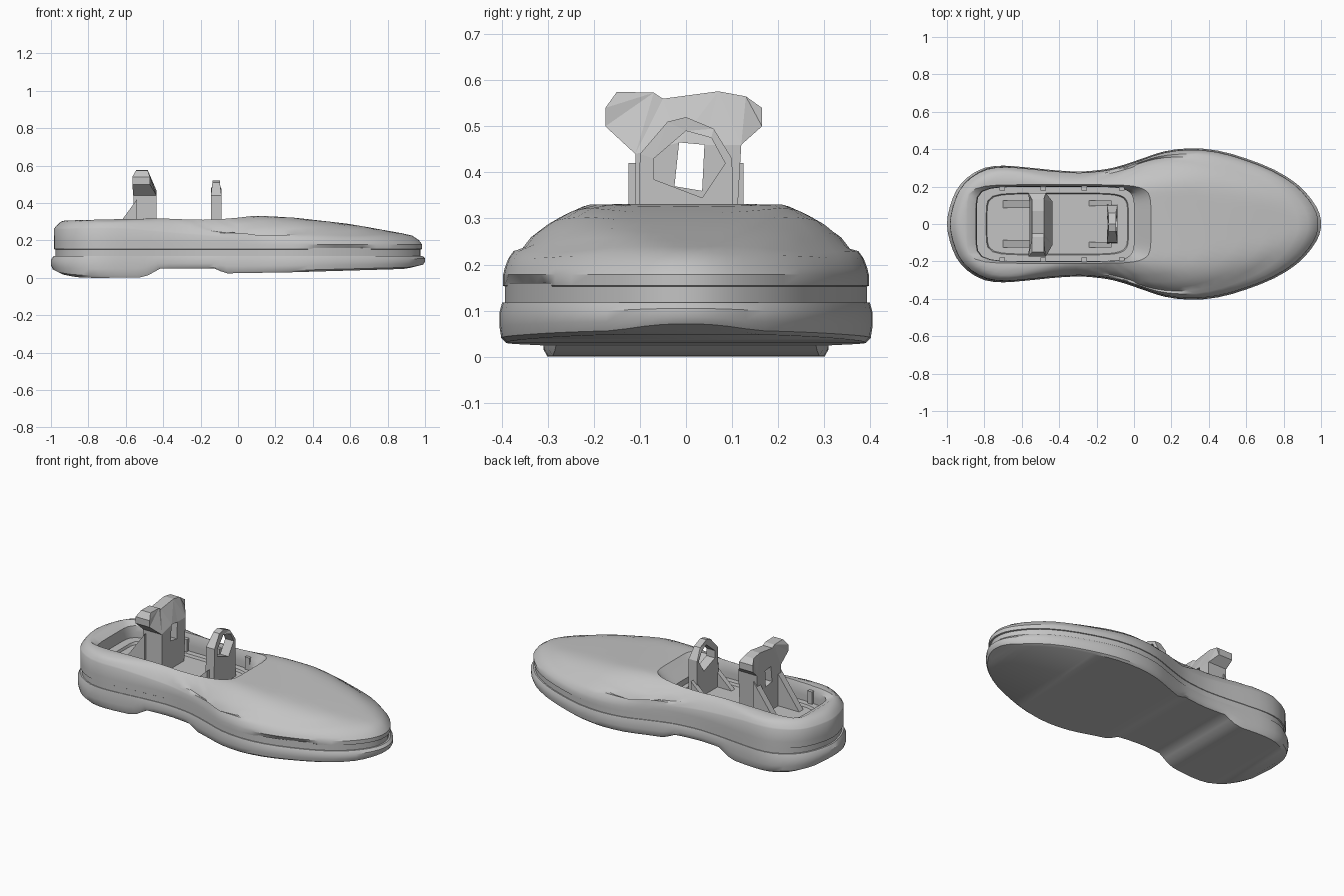
import bpy, bmesh
from math import hypot
from mathutils import Vector

cube = bpy.data.objects.get("Cube")
if cube:
    bpy.data.objects.remove(cube)

grey = bpy.data.materials.new("plain grey")
grey.use_nodes = True
GREY = (0.55, 0.55, 0.55, 1)
grey.diffuse_color = GREY
grey.node_tree.nodes["Principled BSDF"].inputs["Base Color"].default_value = GREY


def finish(name, bm, smooth=None):
    bmesh.ops.recalc_face_normals(bm, faces=bm.faces)
    mesh = bpy.data.meshes.new(name)
    bm.to_mesh(mesh)
    bm.free()
    mesh.materials.append(grey)
    ob = bpy.data.objects.new(name, mesh)
    bpy.context.collection.objects.link(ob)
    if smooth:
        bpy.ops.object.select_all(action='DESELECT')
        ob.select_set(True)
        bpy.context.view_layer.objects.active = ob
        bpy.ops.object.shade_smooth_by_angle(angle=smooth)
    return ob


def table(points):
    """Piecewise linear function through (x, value) pairs."""
    def f(x):
        if x <= points[0][0]:
            return points[0][1]
        for (a, u), (b, v) in zip(points, points[1:]):
            if x <= b:
                return u + (v - u) * (x - a) / (b - a)
        return points[-1][1]
    return f


# Footprint: half outline from heel to toe, mirrored and smoothed
half = [(-1, 0), (-.985, .09), (-.95, .18), (-.89, .25), (-.8, .3), (-.7, .312),
        (-.6, .305), (-.5, .295), (-.43, .288), (-.3, .28), (-.2, .287), (-.13, .297),
        (-.06, .315), (.05, .352), (.16, .388), (.3, .405), (.45, .392), (.6, .35),
        (.75, .29), (.87, .215), (.95, .13), (.99, .06), (1, 0)]
ctrl = [Vector((x, -y)) for x, y in half] + [Vector(p) for p in half[-2:0:-1]]
outline = []
for i, b in enumerate(ctrl):
    a, c, d = ctrl[i - 1], ctrl[(i + 1) % len(ctrl)], ctrl[(i + 2) % len(ctrl)]
    outline += [b, (b + c) * .5625 - (a + d) * .0625]
N = len(outline)

bottom = table([(-1, .035), (-.97, .018), (-.9, .004), (-.8, 0), (-.52, .002), (-.43, .05),
                (-.13, .05), (-.07, .024), (.3, .03), (.93, .048), (1, .065)])
crest = table([(-1, .305), (-.6, .315), (0, .322), (.1, .333), (.3, .322), (.6, .288),
               (.8, .252), (.97, .222), (1, .21)])
shoulder = table([(-1, .26), (-.6, .26), (-.2, .225), (.1, .185), (1, .175)])
rounding = table([(-1, .06), (-.4, .075), (0, .13), (.2, .2), (.6, .2), (.85, .12),
                  (.95, .06), (1, .04)])


def loft(bm, rings):
    rows = [[bm.verts.new(p) for p in r] for r in rings]
    for low, high in zip(rows, rows[1:]):
        for i in range(N):
            j = (i + 1) % N
            bm.faces.new((low[i], low[j], high[j], high[i]))
    return rows


def cap(bm, row):
    """Close a symmetric ring with strips running across it."""
    h = N // 2
    for i in range(h):
        quad = [row[i], row[i + 1], row[(N - i - 1) % N], row[(N - i) % N]]
        bm.faces.new(list(dict.fromkeys(quad)))


# Sole with a heel block and an arched waist
bm = bmesh.new()
rings = []
for scale, t in [(.965, 0), (.99, .12), (1, .4), (1, .75), (.985, 1)]:
    rings.append([(p.x * scale, p.y * scale, bottom(p.x) + (.118 - bottom(p.x)) * t)
                  for p in outline])
rows = loft(bm, rings)
cap(bm, rows[0])
cap(bm, rows[-1])
finish("sole", bm, .6)

# Recessed welt between sole and upper
bm = bmesh.new()
loft(bm, [[(p.x * .975, p.y * .97, z) for p in outline] for z in (.11, .16)])
finish("welt", bm, .6)


def opening(p, front, back, width):
    """Point of a rounded rectangle seen from the cockpit centre towards p."""
    d = p - Vector((-.4, 0))
    r = hypot(*d)
    d = d / r
    reach = front if d.x > 0 else back
    k = (abs(d.x / reach) ** 7 + abs(d.y / width) ** 7) ** (-1 / 7)
    return Vector((-.4, 0)) + d * k


# Upper: side wall, domed top, cockpit walls and floor
bm = bmesh.new()
edge = [Vector((p.x * .985, p.y * .98)) for p in outline]
rings = [[(p.x * .97, p.y * .96, .148) for p in edge]]
lower = []
for p in edge:
    dent = .955 if p.y < 0 and .42 < p.x < .72 else 1
    lower.append((p.x, p.y * dent, .154))
rings.append(lower)
rings.append([(p.x, p.y, .178 if p.x > 0 else .19) for p in edge])
for t in (.02, .06, .12, .2, .3, .45, .65, .85, 1):
    ring = []
    for p in edge:
        q = p.lerp(opening(p, .49, .49, .21), t)
        gap = min((q - e).length for e in edge)
        f = 1 - max(0, 1 - gap / rounding(q.x)) ** 2
        z = shoulder(q.x) + (crest(q.x) - shoulder(q.x)) * f
        ring.append((q.x, q.y, z))
    rings.append(ring)
for front, back, width, z in [(.44, .445, .2, .285), (.4, .44, .198, .25), (.4, .44, .198, .215),
                              (.37, .39, .165, .215), (.365, .385, .16, .2)]:
    rings.append([(*opening(p, front, back, width), z) for p in edge])
rows = loft(bm, rings)
cap(bm, rows[-1])
finish("upper", bm, .6)


def prism(name, outer, axis, start, end, hole=(), shape=None):
    """Extrude a flat profile, optionally with a hole, along x or y."""
    bm = bmesh.new()
    place = (lambda a, b: (start, a, b)) if axis == 'x' else (lambda a, b: (a, start, b))
    edges = []
    for loop in (outer, hole):
        vs = [bm.verts.new(place(*p)) for p in loop]
        edges += [bm.edges.new((v, vs[i - 1])) for i, v in enumerate(vs)]
    bmesh.ops.triangle_fill(bm, edges=edges, use_beauty=True)
    geo = bmesh.ops.extrude_face_region(bm, geom=bm.faces[:], use_keep_orig=True)["geom"]
    move = Vector((end - start, 0, 0) if axis == 'x' else (0, end - start, 0))
    bmesh.ops.translate(bm, vec=move, verts=[g for g in geo if isinstance(g, bmesh.types.BMVert)])
    if shape:
        for v in bm.verts:
            shape(v.co)
    return finish(name, bm)


# Front post with a faceted ring at its top
def slim_front(co):
    if co.z > .48:
        co.x = -.118 + (co.x + .118) * .7


prism("front_post", [(-.105, .2), (.105, .2), (.1, .43), (.06, .495), (0, .52), (-.04, .51), (-.1, .44)],
      'x', -.145, -.088,
      [(-.07, .385), (.035, .345), (.085, .42), (.055, .475), (0, .49), (-.07, .43)], slim_front)


# Rear post with a broad head
def slim_rear(co):
    if co.z > .555:
        co.x = -.515 + (co.x + .5) * .5
    elif abs(co.y) > .13:
        co.x = -.52 + (co.x + .5) * .75


prism("rear_post", [(-.11, .2), (.105, .2), (.12, .46), (.165, .5), (.165, .54), (.13, .565),
                    (.07, .576), (-.05, .56), (-.07, .573), (-.15, .575), (-.175, .54),
                    (-.175, .5), (-.11, .44)],
      'x', -.56, -.435, [(-.025, .37), (.035, .36), (.04, .46), (-.015, .465)], slim_rear)

# Mirrored braces and wall ribs
for side, s in (("left", 1), ("right", -1)):
    prism(side + "_rear_brace", [(-.7, .2), (-.54, .2), (-.54, .42)], 'y', s * .085, s * .125)
    prism(side + "_front_brace", [(-.24, .2), (-.12, .2), (-.12, .31)], 'y', s * .095, s * .125)
    for i, x in enumerate((-.72, -.5, -.28, -.08)):
        prism(f"{side}_rib_{i + 1}", [(x, .205), (x + .03, .205), (x + .03, .29), (x, .29)],
              'y', s * .18, s * .202)
